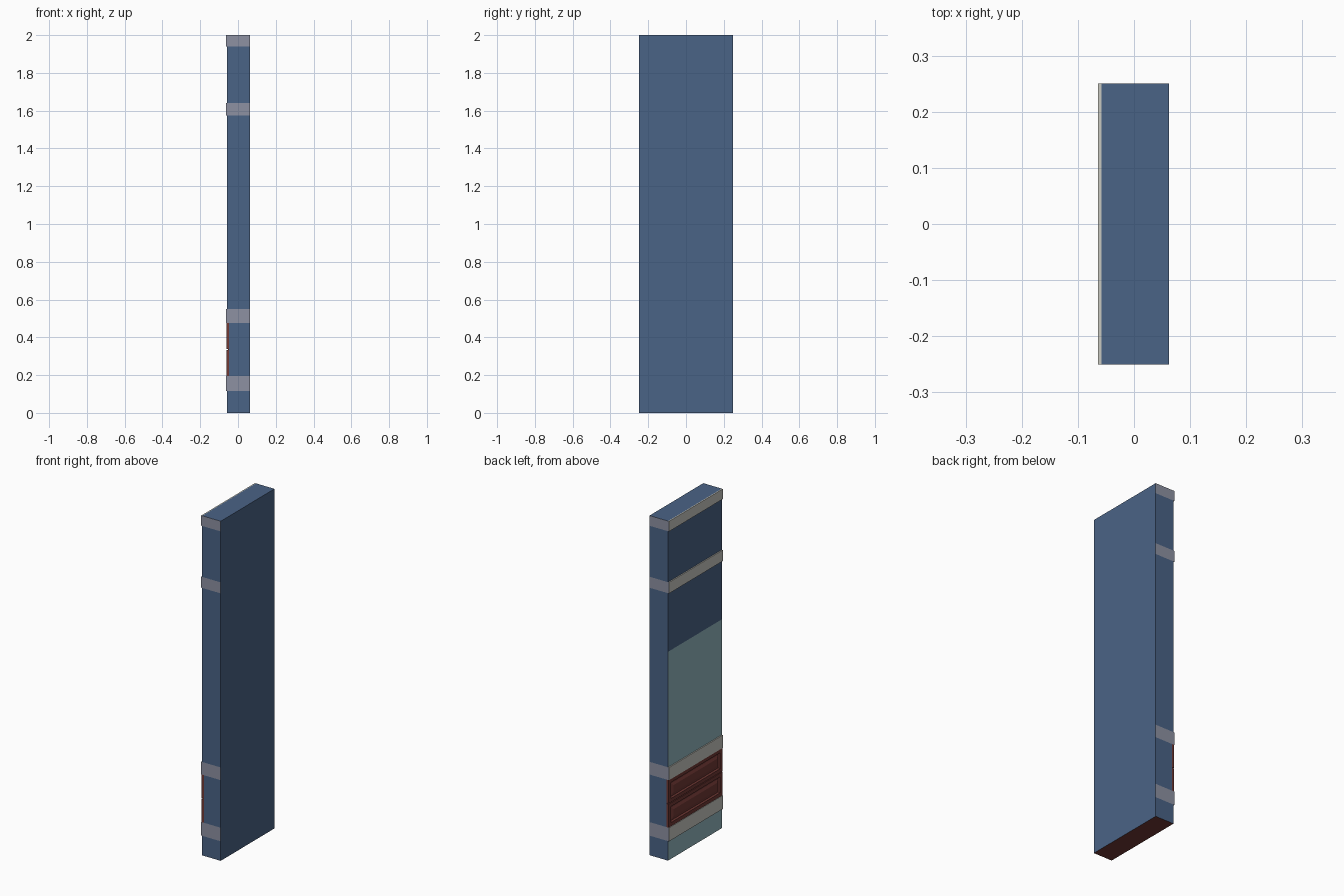
import bpy, bmesh

if "Cube" in bpy.data.objects:
    bpy.data.objects.remove(bpy.data.objects["Cube"])

def srgb(r, g, b):
    f = lambda c: c / 12.92 if c <= 0.04045 else ((c + 0.055) / 1.055) ** 2.4
    return tuple(f(v / 255) for v in (r, g, b)) + (1,)

def material(name, *rgb):
    m = bpy.data.materials.new(name)
    m.diffuse_color = srgb(*rgb)
    m.use_nodes = True
    m.node_tree.nodes["Principled BSDF"].inputs["Base Color"].default_value = m.diffuse_color
    return m

blue = material("wall blue", 74, 99, 134)
teal = material("pale teal", 146, 182, 190)
trim = material("warm grey trim", 200, 200, 192)
end_grey = material("blue grey", 141, 145, 162)
wood = material("red brown wood", 112, 56, 52)

def finish(name, bm, mats):
    bmesh.ops.recalc_face_normals(bm, faces=bm.faces[:])
    me = bpy.data.meshes.new(name)
    bm.to_mesh(me)
    bm.free()
    for m in mats:
        me.materials.append(m)
    ob = bpy.data.objects.new(name, me)
    bpy.context.collection.objects.link(ob)
    return ob

def box(bm, x0, x1, y0, y1, z0, z1):
    vs = bmesh.ops.create_cube(bm, size=1)["verts"]
    for v in vs:
        v.co.x = x1 if v.co.x > 0 else x0
        v.co.y = y1 if v.co.y > 0 else y0
        v.co.z = z1 if v.co.z > 0 else z0
    return vs

XR, XL, XW, XT, HY = 0.0625, -0.058, -0.047, -0.0645, 0.25
BANDS = [(0.115, 0.195), (0.475, 0.55), (1.575, 1.64), (1.94, 2.0)]

# Wall core: closed strip of rows, stepped in behind the wood panelling
bm = bmesh.new()
outline = [(XL, 0), (XL, 0.115), (XL, 0.195), (XW, 0.195), (XW, 0.475), (XL, 0.475),
           (XL, 0.55), (XL, 1.23), (XL, 1.575), (XL, 1.64), (XL, 1.94), (XL, 2.0)]
cols = [[bm.verts.new((x, y, z)) for x, z in outline] for y in (-HY, HY)]
levels = sorted({z for x, z in outline})
right = [{z: bm.verts.new((XR, y, z)) for z in levels} for y in (-HY, HY)]
for i in range(len(outline) - 1):
    z0, z1 = outline[i][1], outline[i + 1][1]
    bm.faces.new((cols[0][i], cols[0][i + 1], cols[1][i + 1], cols[1][i]))
    if z1 > z0:
        for c, r in zip(cols, right):
            bm.faces.new((c[i], c[i + 1], r[z1], r[z0]))
        bm.faces.new((right[0][z0], right[0][z1], right[1][z1], right[1][z0]))
for i, z in ((0, 0), (-1, 2.0)):
    bm.faces.new((cols[0][i], cols[1][i], right[1][z], right[0][z]))
bmesh.ops.recalc_face_normals(bm, faces=bm.faces[:])
for f in bm.faces:
    c, n = f.calc_center_median(), f.normal
    if n.z < -0.9 and c.z < 0.01:
        f.material_index = 3
    elif n.x < -0.9 and c.z < 1.23:
        f.material_index = 1
    elif abs(n.y) > 0.9 and any(a < c.z < b for a, b in BANDS):
        f.material_index = 2
finish("wall_core", bm, [blue, teal, end_grey, wood])

# Horizontal trim bands on the decorated face
for i, (z0, z1) in enumerate(BANDS):
    bm = bmesh.new()
    box(bm, XT, XL, -HY, HY, z0, z1)
    bm.normal_update()
    for f in bm.faces:
        f.material_index = int(abs(f.normal.y) > 0.9)
    finish("trim_band_%d" % (i + 1), bm, [trim, end_grey])

# Wood backing and two stacked raised-field panels
bm = bmesh.new()
box(bm, -0.052, XW, -HY, HY, 0.195, 0.475)
finish("panel_backing", bm, [wood])
for name, z0, z1 in (("lower_panel", 0.195, 0.333), ("upper_panel", 0.337, 0.475)):
    bm = bmesh.new()
    box(bm, -0.062, -0.052, -HY, HY, z0, z1)
    bm.normal_update()
    face = min(bm.faces, key=lambda f: f.calc_center_median().x)
    for width, depth in ((0.022, 0), (0.006, -0.008), (0.006, 0), (0.014, 0.006)):
        bmesh.ops.inset_region(bm, faces=[face], thickness=width, depth=0, use_even_offset=True)
        for v in face.verts:
            v.co.x -= depth
    finish(name, bm, [wood])
